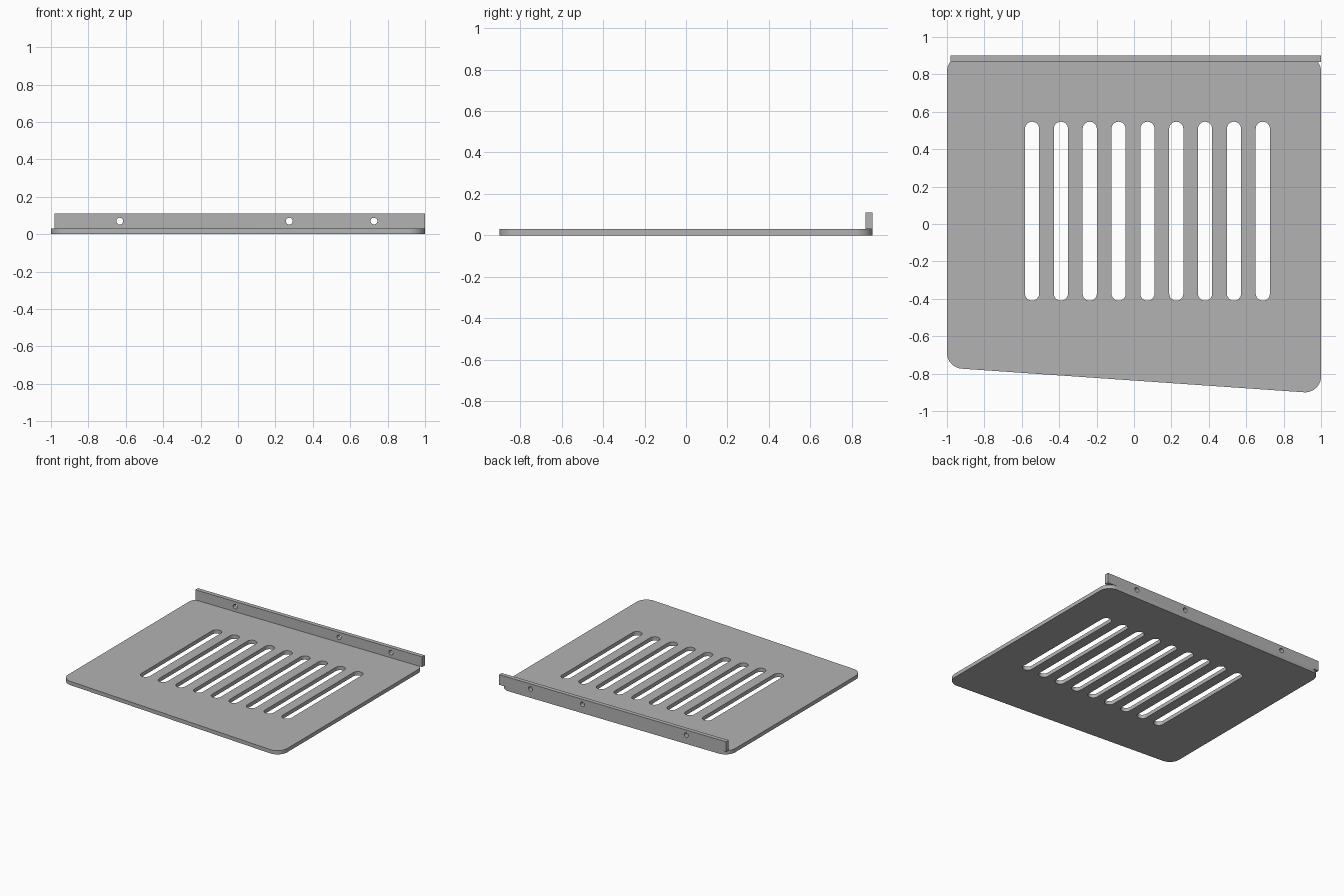
import bpy
import bmesh
from math import cos, sin, pi, tan
from mathutils import Matrix, Vector

cube = bpy.data.objects.get("Cube")
if cube:
    bpy.data.objects.remove(cube, do_unlink=True)

GREY = (0.45, 0.45, 0.45, 1)
steel = bpy.data.materials.new("grey_steel")
steel.use_nodes = True
steel.diffuse_color = GREY
steel.node_tree.nodes["Principled BSDF"].inputs["Base Color"].default_value = GREY


def arc(centre, radius, start, end, steps):
    """Points along an arc, anticlockwise from start to end."""
    angles = [start + (end - start) * i / steps for i in range(steps + 1)]
    return [Vector((centre[0] + radius * cos(a), centre[1] + radius * sin(a))) for a in angles]


def rounded(corners, radius, steps=10):
    """Outline of an anticlockwise polygon with filleted corners."""
    points = []
    for i, corner in enumerate(corners):
        p = Vector(corner)
        before = (Vector(corners[i - 1]) - p).normalized()
        after = (Vector(corners[(i + 1) % len(corners)]) - p).normalized()
        half = before.angle(after) / 2
        centre = p + (before + after).normalized() * radius / sin(half)
        a = p + before * radius / tan(half) - centre
        start = Vector((1, 0)).angle_signed(a) * -1
        points += arc(centre, radius, start, start + pi - 2 * half, steps)
    return points


def slot(x, y_low, y_high, radius):
    return (arc((x, y_high - radius), radius, 0, pi, 12)
            + arc((x, y_low + radius), radius, pi, 2 * pi, 12))


def sheet(name, loops, thickness, matrix):
    """Extrude an outline with holes, centred on its own plane."""
    curve = bpy.data.curves.new(name, 'CURVE')
    curve.dimensions = '2D'
    curve.fill_mode = 'BOTH'
    curve.extrude = thickness / 2
    for loop in loops:
        spline = curve.splines.new('POLY')
        spline.points.add(len(loop) - 1)
        for point, p in zip(spline.points, loop):
            point.co = (p[0], p[1], 0, 1)
        spline.use_cyclic_u = True
    source = bpy.data.objects.new(name + "_outline", curve)
    bpy.context.collection.objects.link(source)
    graph = bpy.context.evaluated_depsgraph_get()
    mesh = bpy.data.meshes.new_from_object(source.evaluated_get(graph))
    bpy.data.objects.remove(source, do_unlink=True)
    mesh.name = name

    # Weld the caps to the walls and bake the placement
    bm = bmesh.new()
    bm.from_mesh(mesh)
    bmesh.ops.remove_doubles(bm, verts=bm.verts, dist=0.0001)
    bmesh.ops.recalc_face_normals(bm, faces=bm.faces)
    bm.transform(matrix)
    bm.to_mesh(mesh)
    bm.free()
    mesh.materials.clear()
    mesh.materials.append(steel)
    obj = bpy.data.objects.new(name, mesh)
    bpy.context.collection.objects.link(obj)
    bpy.ops.object.select_all(action='DESELECT')
    obj.select_set(True)
    bpy.context.view_layer.objects.active = obj
    bpy.ops.object.shade_smooth_by_angle(angle=pi / 6)
    return obj


# Base plate: slanted front edge, rounded corners, row of vent slots
outline = rounded([(-1, -0.768), (1, -0.906), (1, 0.9), (-1, 0.9)], 0.085)
slots = [slot(-0.545 + 0.1542 * i, -0.41, 0.547, 0.038) for i in range(9)]
sheet("slotted_plate", [outline] + slots, 0.03, Matrix.Translation((0, 0, 0.015)))

# Upright flange along the back edge with three screw holes
strip = [(-0.98, 0.03), (1, 0.03), (1, 0.11), (-0.98, 0.11)]
holes = [arc((x, 0.07), 0.018, 0, 2 * pi * 23 / 24, 23) for x in (-0.632, 0.274, 0.727)]
sheet("back_flange", [strip] + holes, 0.033,
      Matrix.Translation((0, 0.8835, 0)) @ Matrix.Rotation(pi / 2, 4, 'X'))
